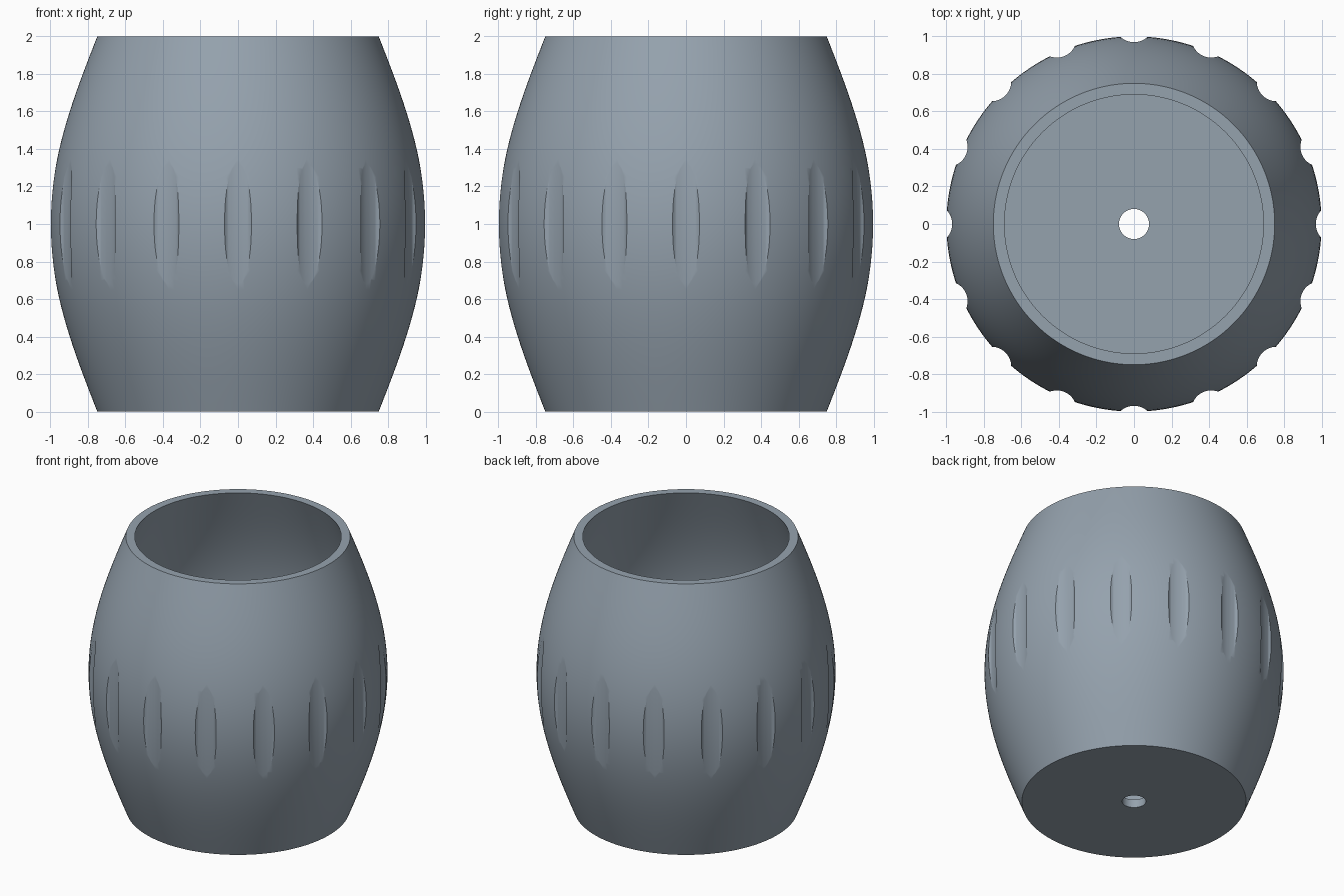
import bpy, bmesh, math
from mathutils import Matrix

if "Cube" in bpy.data.objects:
    bpy.data.objects.remove(bpy.data.objects["Cube"], do_unlink=True)

SEGMENTS, RINGS, GROOVES = 192, 40, 16
HEIGHT, WALL, FLOOR, HOLE = 2.0, 0.06, 0.06, 0.08

clay = bpy.data.materials.new("blue_grey")
clay.use_nodes = True
color = (0.30, 0.36, 0.42, 1)
clay.diffuse_color = color
clay.node_tree.nodes["Principled BSDF"].inputs["Base Color"].default_value = color


def make_object(name, bm):
    bmesh.ops.recalc_face_normals(bm, faces=bm.faces)
    mesh = bpy.data.meshes.new(name)
    bm.to_mesh(mesh)
    bm.free()
    mesh.materials.append(clay)
    obj = bpy.data.objects.new(name, mesh)
    bpy.context.collection.objects.link(obj)
    return obj


def bulge(z):
    return 0.75 + 0.25 * math.sin(math.pi * z / HEIGHT)


# Barrel pot: closed wall profile turned around z, with a drain hole
outer = [(bulge(HEIGHT * i / RINGS), HEIGHT * i / RINGS) for i in range(RINGS + 1)]
inner_z = [FLOOR + (HEIGHT - FLOOR) * i / RINGS for i in range(RINGS, -1, -1)]
inner = [(bulge(z) - WALL, z) for z in inner_z]
profile = [(HOLE, 0)] + outer + inner + [(HOLE, FLOOR)]

bm = bmesh.new()
rows = []
for s in range(SEGMENTS):
    a = 2 * math.pi * s / SEGMENTS
    rows.append([bm.verts.new((r * math.cos(a), r * math.sin(a), z)) for r, z in profile])
for s, row in enumerate(rows):
    following = rows[(s + 1) % SEGMENTS]
    for i in range(len(profile)):
        j = (i + 1) % len(profile)
        bm.faces.new((row[i], following[i], following[j], row[j]))
pot = make_object("barrel_pot", bm)

# Upright round cutters spaced around the belly
bm = bmesh.new()
for k in range(GROOVES):
    place = Matrix.Rotation(2 * math.pi * k / GROOVES, 4, "Z") @ Matrix.Translation((1.075, 0, 1))
    bmesh.ops.create_cone(bm, cap_ends=True, segments=64, radius1=0.106,
                          radius2=0.106, depth=1, matrix=place)
cutter = make_object("groove_cutter", bm)
cutter.hide_render = True

# Carve the finger grooves
carve = pot.modifiers.new("grooves", "BOOLEAN")
carve.operation = "DIFFERENCE"
carve.solver = "EXACT"
carve.object = cutter
bpy.ops.object.select_all(action="DESELECT")
pot.select_set(True)
bpy.context.view_layer.objects.active = pot
bpy.ops.object.modifier_apply(modifier=carve.name)
bpy.data.objects.remove(cutter, do_unlink=True)
bpy.ops.object.shade_smooth_by_angle(angle=math.radians(30))
